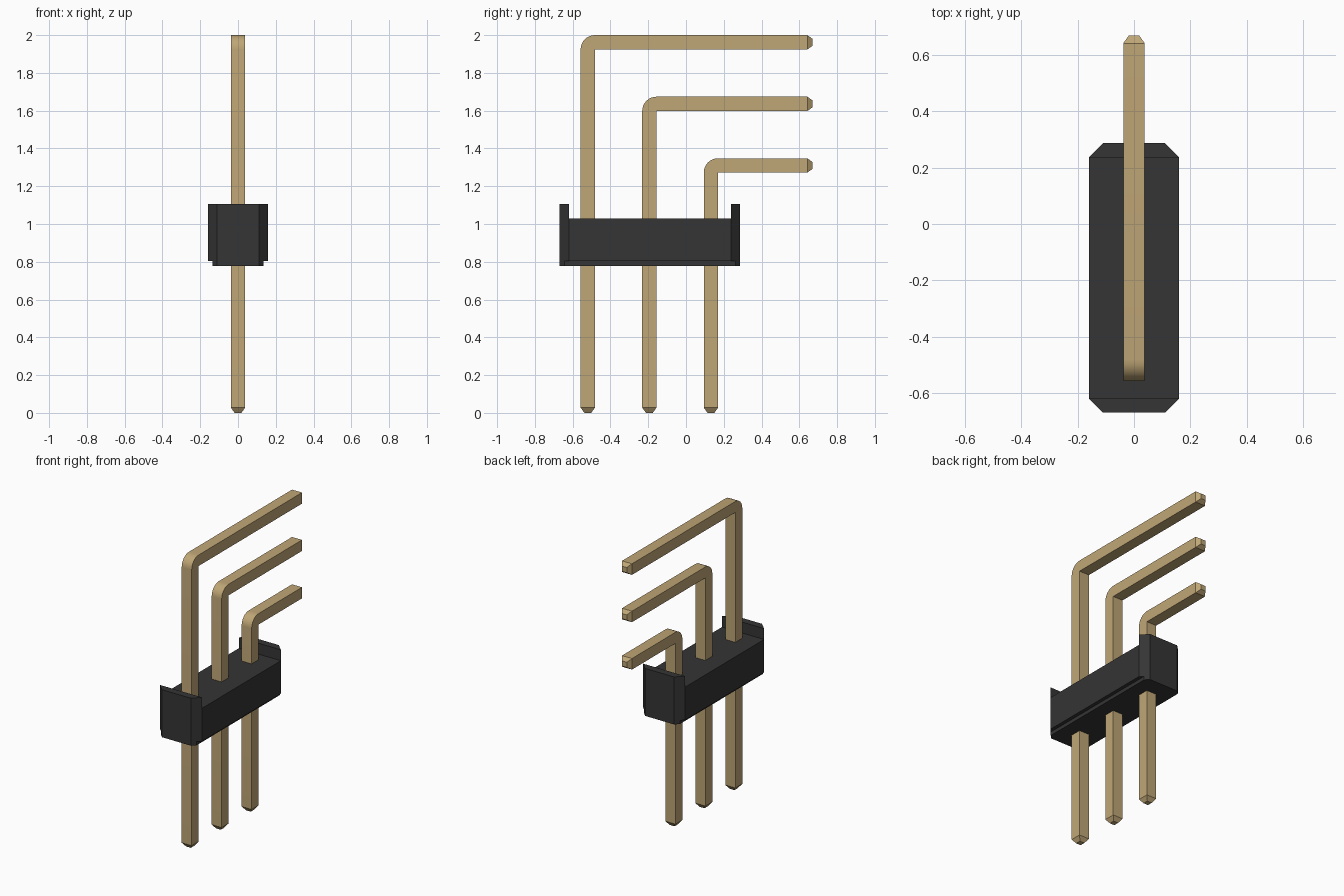
import bpy, bmesh, math

cube = bpy.data.objects.get("Cube")
if cube:
    bpy.data.objects.remove(cube)


def material(name, rgb):
    mat = bpy.data.materials.new(name)
    mat.use_nodes = True
    mat.diffuse_color = (*rgb, 1)
    mat.node_tree.nodes["Principled BSDF"].inputs["Base Color"].default_value = (*rgb, 1)
    return mat


BRASS = material("pale brass", (0.52, 0.38, 0.18))
BLACK = material("black plastic", (0.035, 0.035, 0.035))


def make_object(name, bm, mat):
    bmesh.ops.recalc_face_normals(bm, faces=bm.faces)
    mesh = bpy.data.meshes.new(name)
    bm.to_mesh(mesh)
    bm.free()
    mesh.materials.append(mat)
    obj = bpy.data.objects.new(name, mesh)
    bpy.context.collection.objects.link(obj)
    return obj


def prism(name, outline, z0, z1):
    """Extrude a plan outline upwards."""
    bm = bmesh.new()
    face = bm.faces.new([bm.verts.new((x, y, z0)) for x, y in outline])
    top = bmesh.ops.extrude_face_region(bm, geom=[face])["geom"]
    verts = [v for v in top if isinstance(v, bmesh.types.BMVert)]
    bmesh.ops.translate(bm, verts=verts, vec=(0, 0, z1 - z0))
    return make_object(name, bm, BLACK)


# Housing: chamfered block with a narrower foot and a raised lip at each end
FRONT, BACK, NARROW = -0.67, 0.287, 0.11


def block(half_x):
    c = half_x - NARROW
    return [(-NARROW, FRONT), (NARROW, FRONT), (half_x, FRONT + c), (half_x, BACK - c),
            (NARROW, BACK), (-NARROW, BACK), (-half_x, BACK - c), (-half_x, FRONT + c)]


prism("housing_body", block(0.16), 0.803, 1.03)
prism("housing_foot", block(0.136), 0.778, 0.803)
for name, y, s in (("front_lip", FRONT, 1), ("back_lip", BACK, -1)):
    lip = [(-NARROW, y), (NARROW, y), (0.16, y + s * 0.05), (-0.16, y + s * 0.05)]
    prism(name, lip, 1.03, 1.105)

# Pins: square wire, rounded outside the bend, tapered at both ends
HALF, TIP, TAPER, END = 0.038, 0.018, 0.028, 0.67


def pin(name, y, top):
    cy, cz = y + HALF, top - 2 * HALF      # inside corner of the bend
    # Each section: outer point, inner point, half width in x
    sections = [((y - TIP, 0), (y + TIP, 0), TIP),
                ((y - HALF, TAPER), (cy, TAPER), HALF)]
    for i in range(9):
        a = math.pi / 2 * i / 8
        outer = (cy - 2 * HALF * math.cos(a), cz + 2 * HALF * math.sin(a))
        sections.append((outer, (cy, cz), HALF))
    mid = top - HALF
    sections += [((END - TAPER, top), (END - TAPER, cz), HALF),
                 ((END, mid + TIP), (END, mid - TIP), TIP)]
    bm = bmesh.new()
    rings = []
    for o, n, w in sections:
        corners = [(-w, *o), (w, *o), (w, *n), (-w, *n)]
        rings.append([bm.verts.new(p) for p in corners])
    for a, b in zip(rings, rings[1:]):
        for i in range(4):
            j = (i + 1) % 4
            bm.faces.new((a[i], a[j], b[j], b[i]))
    bm.faces.new(rings[0])
    bm.faces.new(rings[-1])
    bmesh.ops.remove_doubles(bm, verts=bm.verts, dist=0.0005)
    obj = make_object(name, bm, BRASS)
    bpy.ops.object.select_all(action='DESELECT')
    obj.select_set(True)
    bpy.context.view_layer.objects.active = obj
    bpy.ops.object.shade_smooth_by_angle(angle=math.radians(30))


for name, y, top in (("front_pin", -0.52, 2.0), ("middle_pin", -0.194, 1.674),
                     ("back_pin", 0.132, 1.348)):
    pin(name, y, top)
